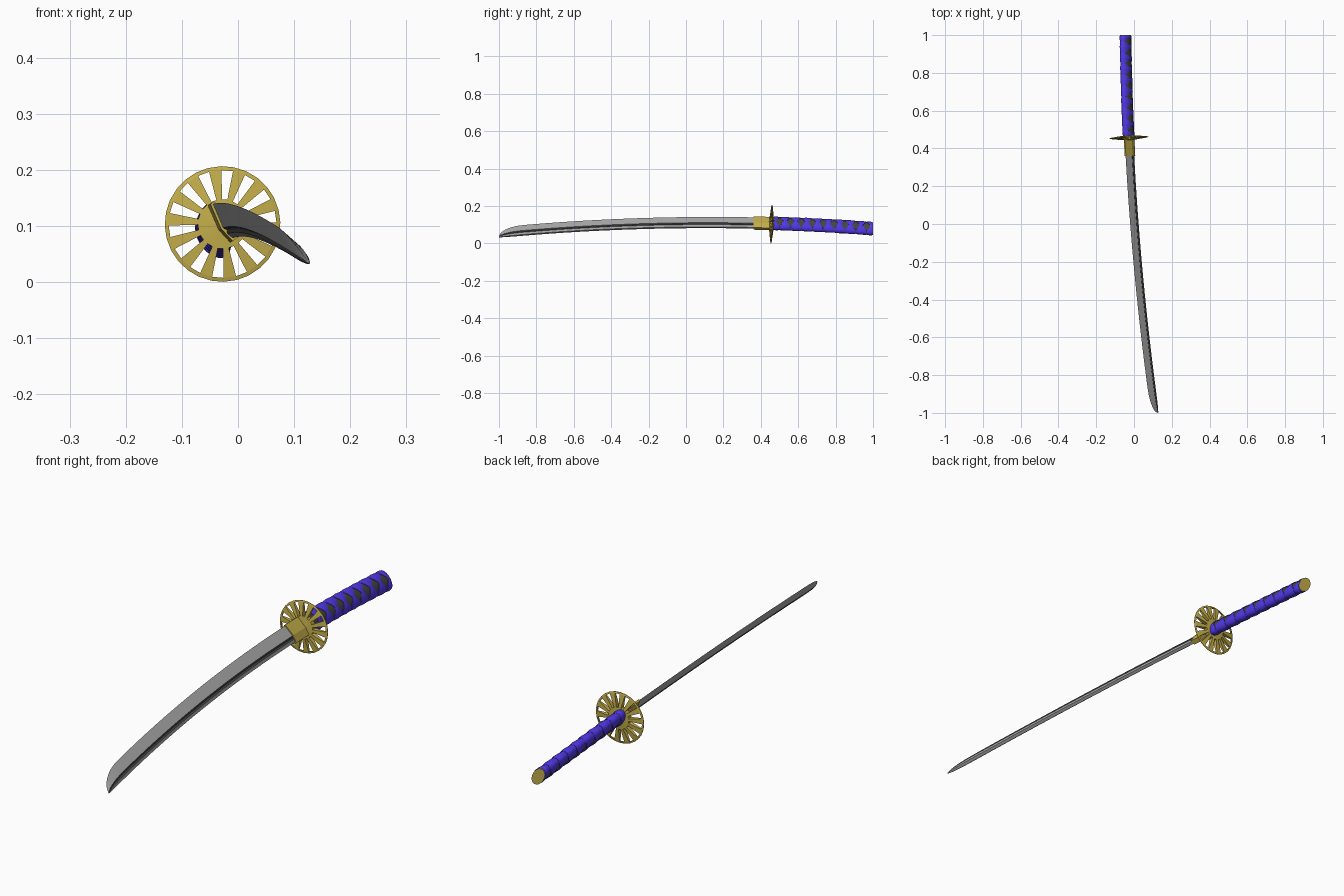
import bpy, bmesh, math
from mathutils import Vector

if "Cube" in bpy.data.objects:
    bpy.data.objects.remove(bpy.data.objects["Cube"])

W = Vector((-0.58, 0, 0.815))   # direction from spine to cutting edge
N = Vector((0.815, 0, 0.58))    # direction of the blade's flat side


def material(name, rgb):
    m = bpy.data.materials.new(name)
    m.diffuse_color = (*rgb, 1)
    m.use_nodes = True
    m.node_tree.nodes["Principled BSDF"].inputs["Base Color"].default_value = m.diffuse_color
    return m


STEEL = material("steel", (0.4, 0.4, 0.4))
DARK = material("dark", (0.06, 0.06, 0.06))
GOLD = material("gold", (0.55, 0.42, 0.07))
BLUE = material("blue", (0.08, 0.04, 0.8))


def pos(y, u, v):
    """Point at u along W and v along N from the curved centre line."""
    c = Vector((-0.0765 * y + 0.0315 * y * y, y, 0.112 + 0.009 * y - 0.0425 * y * y))
    return c + W * u + N * v


def finish(bm, name, mats):
    bmesh.ops.remove_doubles(bm, verts=bm.verts, dist=1e-5)
    bmesh.ops.recalc_face_normals(bm, faces=bm.faces)
    me = bpy.data.meshes.new(name)
    bm.to_mesh(me)
    bm.free()
    for m in mats:
        me.materials.append(m)
    ob = bpy.data.objects.new(name, me)
    bpy.context.collection.objects.link(ob)
    return ob


def loft(name, rings, mats, closed=False, index=None):
    """Skin a list of point rings; index(j) picks the material of strip j."""
    bm = bmesh.new()
    vs = [[bm.verts.new(p) for p in r] for r in rings]
    n, k = len(vs), len(vs[0])
    for i in range(n if closed else n - 1):
        a, b = vs[i], vs[(i + 1) % n]
        for j in range(k):
            f = bm.faces.new((a[j], a[(j + 1) % k], b[(j + 1) % k], b[j]))
            if index:
                f.material_index = index(j)
    if not closed:
        bm.faces.new(vs[0])
        bm.faces.new(vs[-1])
    return finish(bm, name, mats)


# blade: edge, ridge, dark groove and spine, with a rounded tip
half = [(-0.009, 0.010), (-0.0155, 0.007), (-0.022, 0.010), (-0.034, 0.006)]
section = [(0.036, 0)] + half + [(u, -v) for u, v in reversed(half)]
ys = [0.4 - 1.27 * i / 20 for i in range(21)]
ys += [-0.87 - 0.13 * t for t in (0.25, 0.45, 0.6, 0.75, 0.87, 0.95, 0.99, 0.9995)]
rings = []
for y in ys:
    t = max(0, (-0.87 - y) / 0.13)
    f = (1 - t * t) ** 0.45
    s = 1 - 0.05 * max(0, 0.36 - y)
    rings.append([pos(y, -0.034 + (u + 0.034) * f * s, v * f) for u, v in section])
loft("blade", rings, [STEEL, DARK], index=lambda j: int(j in (1, 2, 6, 7)))

# blade collar
collar = [(0.039, 0.004), (-0.008, 0.014), (-0.038, 0.010)]
collar += [(u, -v) for u, v in reversed(collar)]
loft("blade_collar", [[pos(y, u, v) for u, v in collar] for y in (0.46, 0.41, 0.36)], [GOLD])

# guard: tapered disc with radial windows
bm = bmesh.new()
centre = Vector((-0.0275, 0.457, 0.1035))
radii = [(0.012, 0.013), (0.044, 0.010), (0.096, 0.003), (0.103, 0.001)]
holes = 14
cols = []
for i in range(holes * 2):
    row = []
    for r, h in radii:
        # window sides narrow slightly toward the hub
        a = math.radians(85) + math.pi * (i // 2 * 2 + (0.48 if i % 2 else -0.48)) / holes
        x, z = r * math.cos(a), r * math.sin(a)
        row.append([bm.verts.new(centre + Vector((x, 0.047 * x + 0.029 * z + s * h, z)))
                    for s in (-1, 1)])
    cols.append(row)
for i in range(holes * 2):
    a, b = cols[i], cols[(i + 1) % (holes * 2)]
    for j in range(3):
        if j == 1 and i % 2 == 0:
            for p, q in ((a[1], b[1]), (a[2], b[2]), (a[1], a[2]), (b[1], b[2])):
                bm.faces.new((p[0], q[0], q[1], p[1]))
        else:
            for s in (0, 1):
                bm.faces.new((a[j][s], b[j][s], b[j + 1][s], a[j + 1][s]))
    bm.faces.new((a[3][0], b[3][0], b[3][1], a[3][1]))
for s in (0, 1):
    bm.faces.new([c[0][s] for c in cols])
finish(bm, "guard", [GOLD])


# handle helpers: elliptical cross-section
def oval(y, a, k=1.0):
    return pos(y, 0.0405 * k * math.sin(a), 0.0245 * k * math.cos(a))


SEG = 32
angles = [2 * math.pi * i / SEG for i in range(SEG)]


def tube(name, y0, y1, k, mat, steps):
    loft(name, [[oval(y0 + (y1 - y0) * i / steps, a, k) for a in angles]
                for i in range(steps + 1)], [mat])


tube("handle_core", 0.46, 0.994, 0.92, DARK, 12)
tube("pommel_cap", 0.985, 1.0, 0.95, GOLD, 1)

# handle wrap: bands that pinch at both flat sides and leave diamond gaps
count, start, end = 9, 0.468, 0.998
pitch = (end - start) / (count + 0.1)
gaps = [start + pitch * (i + 0.55) for i in range(count)]
for k in range(count + 1):
    rings = []
    for a in angles:
        d = abs((a + math.pi / 2) % math.pi - math.pi / 2)
        h = 0.021 * max(0, 1 - d / math.radians(50)) + 0.0005
        y0 = gaps[k - 1] + h if k > 0 else start
        y1 = gaps[k] - h if k < count else end
        rings.append([oval(y0, a, 0.9), oval(y0, a, 0.98), oval((y0 + y1) / 2, a, 1.03),
                      oval(y1, a, 0.98), oval(y1, a, 0.9)])
    loft("wrap_band_%d" % (k + 1), rings, [BLUE], closed=True)
